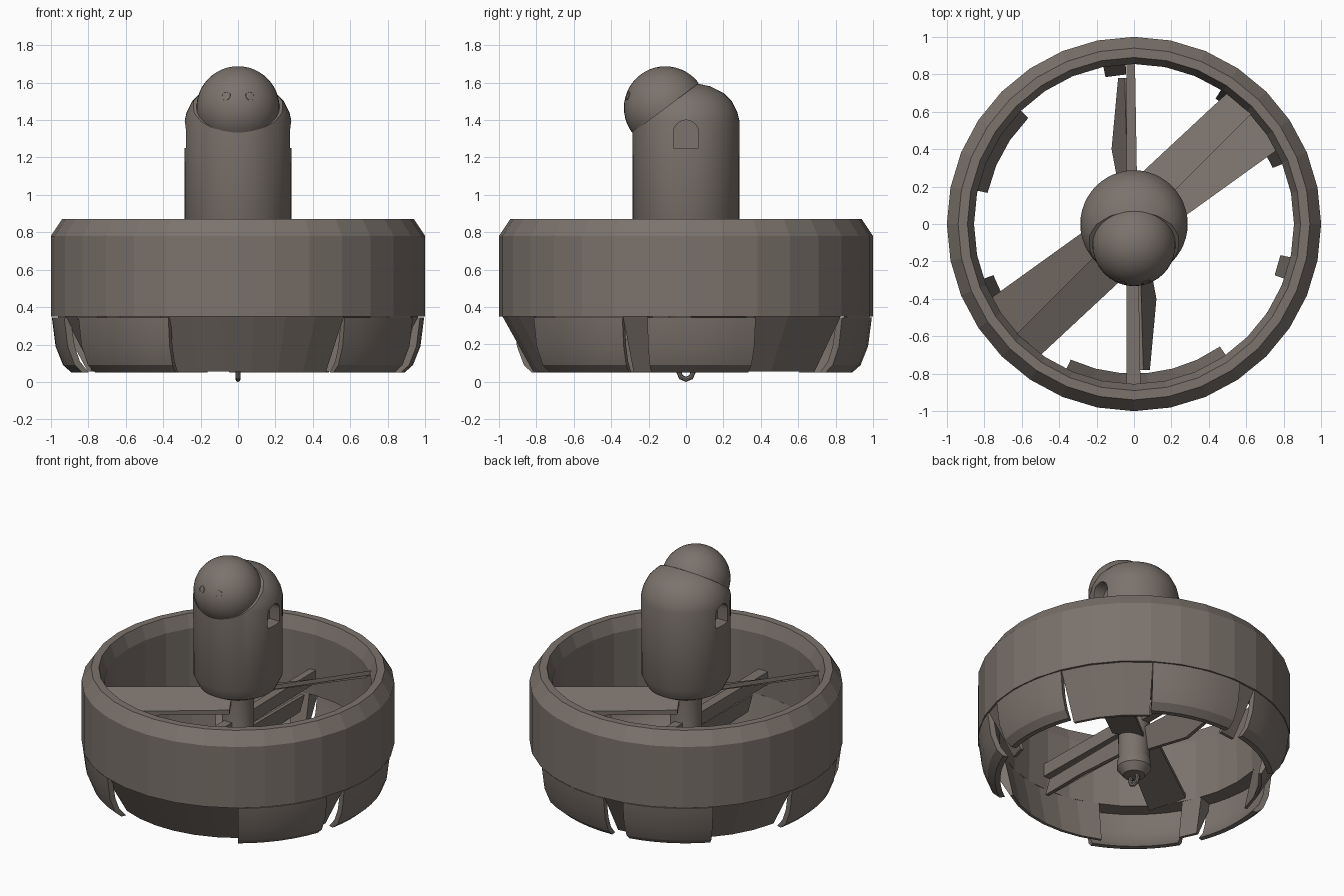
import bpy, bmesh
from math import sin, cos, pi, radians
from mathutils import Vector, Matrix

cube = bpy.data.objects.get("Cube")
if cube:
    bpy.data.objects.remove(cube, do_unlink=True)

COLOR = (0.2, 0.17, 0.15, 1)
paint = bpy.data.materials.new("warm_grey")
paint.use_nodes = True
paint.diffuse_color = COLOR
paint.node_tree.nodes["Principled BSDF"].inputs["Base Color"].default_value = COLOR


def finish(name, bm, smooth=None):
    """Turn a bmesh into a painted object."""
    bmesh.ops.remove_doubles(bm, verts=bm.verts, dist=1e-5)
    bmesh.ops.recalc_face_normals(bm, faces=bm.faces)
    mesh = bpy.data.meshes.new(name)
    bm.to_mesh(mesh)
    bm.free()
    obj = bpy.data.objects.new(name, mesh)
    bpy.context.collection.objects.link(obj)
    mesh.materials.append(paint)
    if smooth:
        shade(obj, smooth)
    return obj


def shade(obj, angle):
    bpy.ops.object.select_all(action='DESELECT')
    obj.select_set(True)
    bpy.context.view_layer.objects.active = obj
    bpy.ops.object.shade_smooth_by_angle(angle=radians(angle))


def sweep(profile, start=0, end=360, steps=32, loop=True):
    """Turn an (r, z) profile around z; capped when it is only a sector."""
    bm = bmesh.new()
    rows = []
    for i in range(steps + 1):
        a = radians(start + (end - start) * i / steps)
        rows.append([bm.verts.new((r * cos(a), r * sin(a), z)) for r, z in profile])
    count = len(profile)
    for a, b in zip(rows, rows[1:]):
        for j in range(count if loop else count - 1):
            k = (j + 1) % count
            bm.faces.new((a[j], a[k], b[k], b[j]))
    if end - start < 360:
        bm.faces.new(rows[0])
        bm.faces.new(rows[-1])
    return bm


def prism(points, offset):
    """Extrude a polygon by an offset vector."""
    bm = bmesh.new()
    base = bm.faces.new([bm.verts.new(p) for p in points])
    out = bmesh.ops.extrude_face_region(bm, geom=[base], use_keep_orig=True)
    verts = [v for v in out["geom"] if isinstance(v, bmesh.types.BMVert)]
    bmesh.ops.translate(bm, verts=verts, vec=offset)
    return bm


def blade_pair(name, points, offset):
    for side, turn in (("right", 0), ("left", pi)):
        bm = prism(points, offset)
        bmesh.ops.transform(bm, matrix=Matrix.Rotation(turn, 4, 'Z'), verts=bm.verts)
        finish(side + "_" + name, bm)


# Duct ring
finish("duct_ring", sweep([(0.86, 0.35), (1, 0.35), (1, 0.78), (0.94, 0.87),
                           (0.89, 0.87), (0.855, 0.78)]))

# Fixed skirt between the flaps
for i, (a, b) in enumerate([(22, 57), (93, 101), (135, 168), (200, 209), (245, 305), (340, 348)]):
    finish(f"skirt_{i}", sweep([(0.86, 0.35), (0.985, 0.35), (0.82, 0.055), (0.8, 0.055)],
                               a, b, max(1, (b - a) // 10)))

# Curved flaps around the lower edge
for i, (a, b) in enumerate([(-12, 22), (57, 93), (101, 135), (168, 201), (211, 248), (305, 340)]):
    finish(f"flap_{i}", sweep([(0.96, 0.345), (0.995, 0.345), (0.975, 0.19), (0.935, 0.09),
                               (0.89, 0.05), (0.855, 0.05), (0.905, 0.11), (0.935, 0.19)],
                              a, b, 6), 25)

# Body: capsule cut by the sloping neck plane
NECK = Vector((0, -0.11, 1.465))
SLOPE = Vector((0, -0.595, 0.804))


def cut(bm, keep_below):
    geom = bm.verts[:] + bm.edges[:] + bm.faces[:]
    bmesh.ops.bisect_plane(bm, geom=geom, plane_co=NECK, plane_no=SLOPE,
                           clear_outer=keep_below, clear_inner=not keep_below)
    rim = [e for e in bm.edges if e.is_boundary]
    bmesh.ops.holes_fill(bm, edges=rim, sides=0)


bm = sweep([(0, 0.71), (0.17, 0.72), (0.245, 0.76), (0.285, 0.84), (0.287, 1.39), (0.275, 1.44),
            (0.245, 1.5), (0.2, 1.545), (0.13, 1.58), (0.06, 1.595), (0, 1.6)],
           steps=48, loop=False)
bmesh.ops.remove_doubles(bm, verts=bm.verts, dist=1e-5)
cut(bm, True)
body = finish("body", bm)

# Arched recesses on both sides of the body
arch = [(-0.067, 1.25), (0.067, 1.25)]
arch += [(0.067 * cos(t * pi / 10), 1.333 + 0.067 * sin(t * pi / 10)) for t in range(11)]
for side in (-1, 1):
    cutter = finish("recess_cutter", prism([(side * 0.2, y, z) for y, z in arch],
                                           (side * 0.2, 0, 0)))
    cutter.hide_render = True
    mod = body.modifiers.new("recess", 'BOOLEAN')
    mod.operation = 'DIFFERENCE'
    mod.solver = 'EXACT'
    mod.object = cutter
    bpy.context.view_layer.objects.active = body
    bpy.ops.object.modifier_apply(modifier=mod.name)
    bpy.data.objects.remove(cutter, do_unlink=True)
shade(body, 30)

# Head: half sphere on the neck plane
bm = bmesh.new()
bmesh.ops.create_uvsphere(bm, u_segments=40, v_segments=24, radius=0.222)
bmesh.ops.translate(bm, verts=bm.verts, vec=NECK)
cut(bm, False)
finish("head", bm, 30)

# Eye rings
for side, x in (("right", -0.065), ("left", 0.065)):
    bm = sweep([(0.02, -0.004), (0.025, -0.004), (0.025, 0.002), (0.02, 0.002)], steps=16)
    out = Vector((x, -0.202, 0.065)).normalized()
    bmesh.ops.transform(bm, verts=bm.verts, matrix=Matrix.Translation(NECK + out * 0.221)
                        @ out.to_track_quat('Z', 'Y').to_matrix().to_4x4())
    finish(side + "_eye", bm)

# Drive shaft with its end cap
finish("shaft", sweep([(0, 0.73), (0.105, 0.73), (0.1, 0.2), (0.11, 0.18), (0.11, 0.13),
                       (0.07, 0.08), (0, 0.07)], steps=24, loop=False), 30)

# Hook loop under the shaft
bpy.ops.mesh.primitive_torus_add(major_segments=8, minor_segments=8, major_radius=0.038,
                                 minor_radius=0.014, location=(0, 0, 0.052),
                                 rotation=(0, pi / 2, 0))
hook = bpy.context.object
hook.name = "hook_loop"
hook.data.materials.append(paint)

# Cross bar holding the shaft in the duct
finish("cross_bar", prism([(-0.04, -0.88, 0.44), (0.035, -0.88, 0.44),
                           (0.005, 0.88, 0.44), (-0.04, 0.88, 0.44)], (0, 0, 0.09)))

# Pitched rotor blades, upper, lower and steep
blade_pair("upper_blade", [(0.04, 0, 0.73), (0.65, 0.61, 0.8), (0.52, 0.72, 0.7),
                           (-0.06, 0.18, 0.66)], (0, 0, -0.03))
blade_pair("lower_blade", [(0.13, -0.06, 0.4), (0.77, 0.4, 0.4), (0.63, 0.6, 0.35),
                           (-0.02, 0.08, 0.35)], (0, 0, -0.03))
blade_pair("steep_blade", [(-0.03, 0.08, 0.4), (-0.05, 0.78, 0.38), (-0.085, 0.78, 0.25),
                           (-0.12, 0.4, 0.22), (-0.06, 0.08, 0.25)], (0.025, 0, 0))
